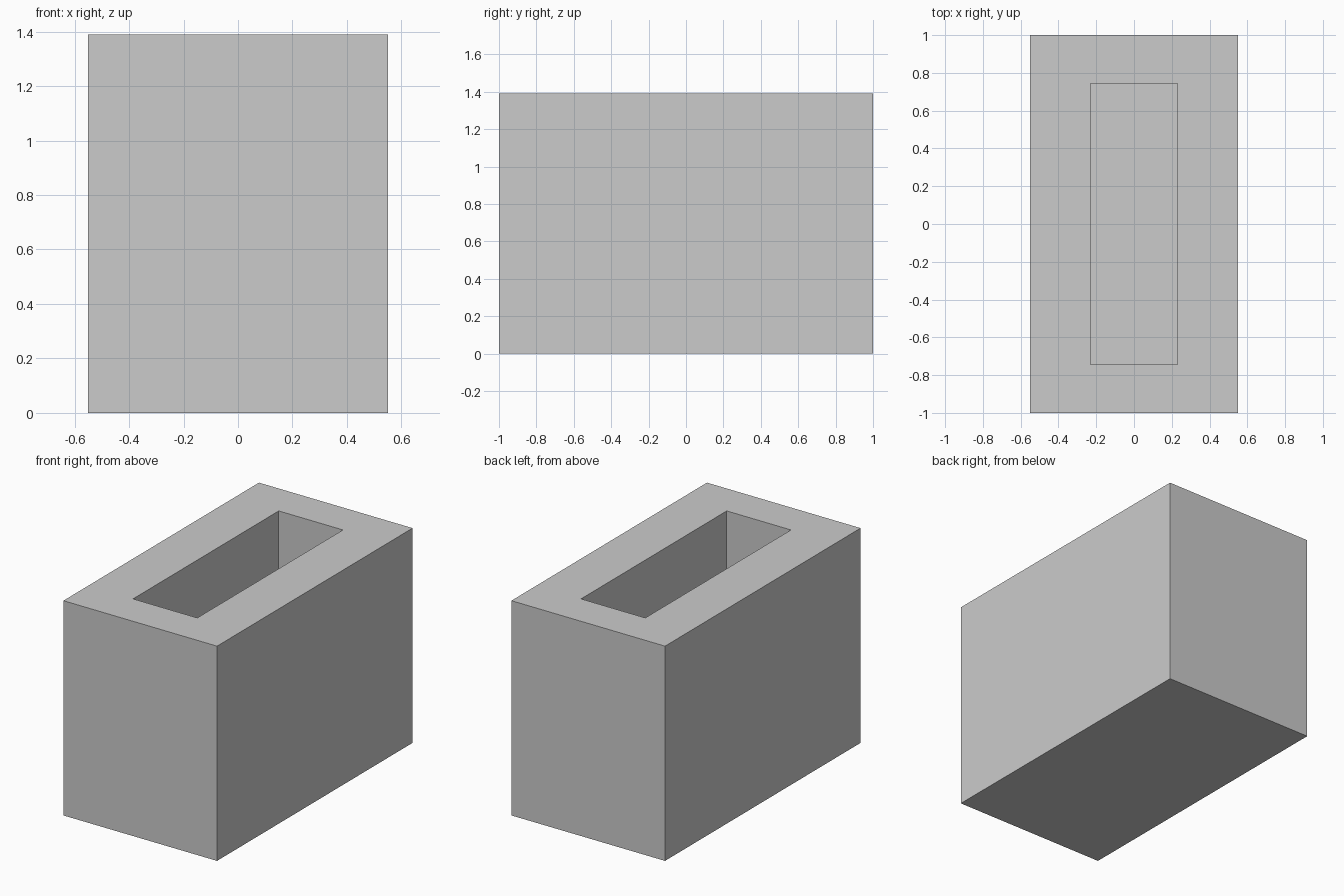
import bpy, bmesh
from mathutils import Vector

if "Cube" in bpy.data.objects:
    bpy.data.objects.remove(bpy.data.objects["Cube"])

WIDTH, LENGTH, HEIGHT = 1.10, 2.0, 1.39      # outer block
HOLE_W, HOLE_L, FLOOR = 0.46, 1.49, 0.28     # cavity and floor thickness

bm = bmesh.new()

# Solid outer block standing on the ground
bmesh.ops.create_cube(bm, size=1)
bmesh.ops.scale(bm, vec=(WIDTH, LENGTH, HEIGHT), verts=bm.verts)
bmesh.ops.translate(bm, vec=(0, 0, HEIGHT / 2), verts=bm.verts)

# Inset the top face to make the rim, then set the opening size
top = max(bm.faces, key=lambda f: f.calc_center_median().z)
bmesh.ops.inset_region(bm, faces=[top], thickness=0.2)
for v in top.verts:
    v.co.x = HOLE_W / 2 if v.co.x > 0 else -HOLE_W / 2
    v.co.y = HOLE_L / 2 if v.co.y > 0 else -HOLE_L / 2

# Push the opening down to form the straight-sided cavity
floor = bmesh.ops.extrude_discrete_faces(bm, faces=[top])["faces"][0]
bmesh.ops.translate(bm, vec=Vector((0, 0, FLOOR - HEIGHT)), verts=floor.verts)
bmesh.ops.recalc_face_normals(bm, faces=bm.faces)

mesh = bpy.data.meshes.new("planter_box")
bm.to_mesh(mesh)
bm.free()
bpy.context.collection.objects.link(bpy.data.objects.new("planter_box", mesh))
